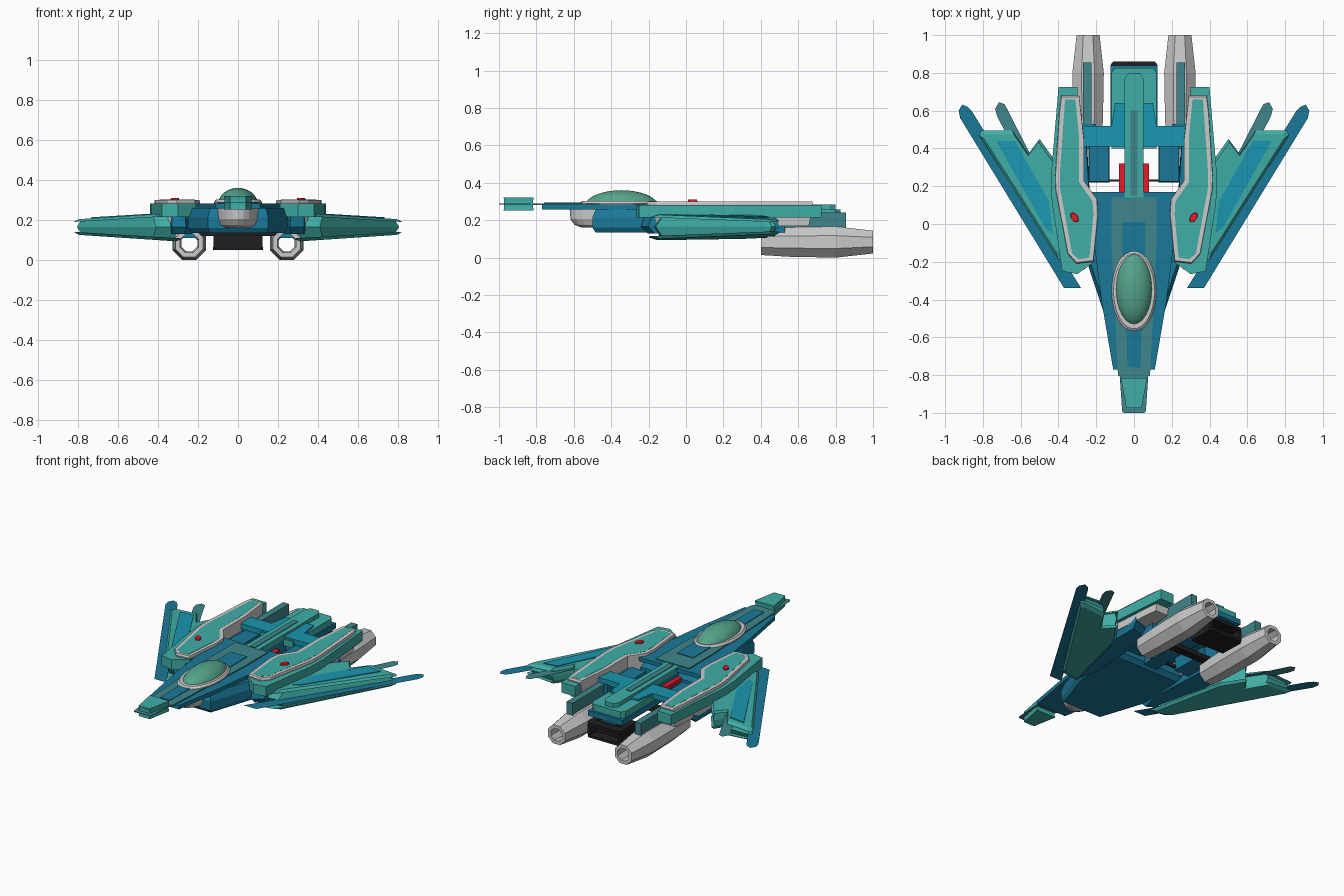
import bpy, bmesh, math

COLORS = {"teal": (0.05, 0.42, 0.38), "blue": (0.01, 0.19, 0.32), "slate": (0.05, 0.24, 0.26),
          "sky": (0.01, 0.31, 0.44), "green": (0.09, 0.37, 0.26), "black": (0.015, 0.013, 0.015),
          "red": (0.8, 0.01, 0.02)}
MATS = {}
for key, c in COLORS.items():
    MATS[key] = bpy.data.materials.new(key)
    MATS[key].diffuse_color = (*c, 1)


def finish(name, bm, col):
    bmesh.ops.recalc_face_normals(bm, faces=bm.faces)
    me = bpy.data.meshes.new(name)
    bm.to_mesh(me)
    bm.free()
    ob = bpy.data.objects.new(name, me)
    bpy.context.collection.objects.link(ob)
    if col:
        me.materials.append(MATS[col])
    return ob


def plate(name, pts, rings, col=None, slope=0):
    """Stack scaled copies of a plan outline; slope thins the part outward about z = 0.16."""
    bm = bmesh.new()
    cx = sum(p[0] for p in pts) / len(pts)
    cy = sum(p[1] for p in pts) / len(pts)
    loops = []
    for z, s in rings:
        side = 0 if abs(z - 0.165) < 1e-4 else math.copysign(1, z - 0.165)
        loops.append([bm.verts.new((cx + (x - cx) * s, cy + (y - cy) * s,
                                    z - side * slope * (abs(x) - 0.4))) for x, y in pts])
    n = len(pts)
    for a, b in zip(loops, loops[1:]):
        for i in range(n):
            bm.faces.new((a[i], a[(i + 1) % n], b[(i + 1) % n], b[i]))
    bm.faces.new(loops[0])
    if len(loops) > 1:
        bm.faces.new(loops[-1])
    return finish(name, bm, col)


def sym(name, half, z0, z1, col=None, top=1.0):
    """Centre part from its right half outline, front to back."""
    return plate(name, half + [(-x, y) for x, y in reversed(half)], [(z0, 1), (z1, top)], col)


def pair(name, pts, rings, col=None, slope=0):
    for tag, s in (("right", 1), ("left", -1)):
        plate(f"{name}_{tag}", [(s * x, y) for x, y in pts], rings, col, slope)


def rect(x0, x1, y0, y1):
    return [(x0, y0), (x1, y0), (x1, y1), (x0, y1)]


def oval(cx, cy, rx, ry, n=24, turn=0.0):
    out = []
    for i in range(n):
        u, v = rx * math.cos(2 * math.pi * i / n), ry * math.sin(2 * math.pi * i / n)
        out.append((cx + u * math.cos(turn) - v * math.sin(turn),
                    cy + u * math.sin(turn) + v * math.cos(turn)))
    return out


# Central hull with a faceted edge
hull = [(0.1, -0.5), (0.15, -0.5), (0.25, -0.2), (0.24, 0.16)]
hull += [(-x, y) for x, y in reversed(hull)]
plate("lower_hull", hull, [(0.135, 0.93), (0.16, 1), (0.215, 1), (0.26, 0.92)], "blue")
sym("upper_hull_plate", [(0.05, -0.77), (0.11, -0.77), (0.17, -0.42), (0.225, 0.0), (0.225, 0.17)],
    0.257, 0.283, "blue")
sym("nose_spine", [(0.06, -0.82), (0.085, -0.8), (0.1, -0.5), (0.12, -0.1), (0.12, 0.14)],
    0.282, 0.29, "slate")
sym("spine_inlay", [(0.06, -0.2), (0.06, 0.01)], 0.285, 0.294, "blue")
sym("nose_inlay", [(0.035, -0.76), (0.04, -0.5)], 0.285, 0.294, "blue")
# Nose tip: waisted block around a thin blade
sym("nose_blade", [(0.055, -1.0), (0.063, -0.99), (0.075, -0.81)], 0.284, 0.288, "slate")
tip = [(0.04, -0.975), (0.07, -0.815), (-0.07, -0.815), (-0.04, -0.975)]
plate("nose_tip", tip, [(0.252, 1), (0.27, 0.97), (0.302, 0.97), (0.32, 1)], "teal")

# Cockpit
plate("cockpit_bowl", oval(0, -0.4, 0.112, 0.222),
      [(0.16, 0.7), (0.175, 0.88), (0.205, 0.98), (0.26, 1)])
plate("cockpit_rim", oval(0, -0.355, 0.118, 0.217, 32), [(0.255, 1), (0.29, 1), (0.302, 0.92)])
bm = bmesh.new()
bmesh.ops.create_uvsphere(bm, u_segments=32, v_segments=16, radius=1)
bmesh.ops.bisect_plane(bm, geom=bm.verts[:] + bm.edges[:] + bm.faces[:],
                       plane_co=(0, 0, 0), plane_no=(0, 0, -1), clear_outer=True)
for v in bm.verts:
    v.co = (v.co.x * 0.1, -0.345 + v.co.y * 0.195, 0.275 + v.co.z * 0.085)
for f in bm.faces:
    f.smooth = True
finish("canopy", bm, "green")

# Rear spine and thruster
sym("rear_keel", [(0.05, 0.14), (0.05, 0.8)], 0.15, 0.25, "blue")
sym("rear_block", [(0.12, 0.4), (0.12, 0.8), (0.1, 0.825)], 0.215, 0.258, "teal")
sym("rear_under_plate", [(0.125, 0.42), (0.125, 0.84)], 0.18, 0.215, "blue")
sym("rear_spine", [(0.05, 0.14), (0.05, 0.77), (0.03, 0.8)], 0.25, 0.285, "teal")
sym("spine_groove", [(0.018, 0.15), (0.018, 0.6)], 0.28, 0.289, "slate")
pair("red_strip", rect(0.05, 0.08, 0.16, 0.32), [(0.2, 1), (0.225, 1)], "red")
sym("cross_bar", [(0.28, 0.41), (0.28, 0.52), (0.12, 0.52), (0.1, 0.64)], 0.235, 0.27, "sky")
pair("cross_bar_end", rect(0.2, 0.3, 0.42, 0.53), [(0.11, 1), (0.24, 1)], "blue")
pair("side_block", rect(0.13, 0.24, 0.22, 0.42), [(0.14, 1), (0.235, 0.95)], "blue")
pair("rear_strut", rect(0.05, 0.25, 0.225, 0.235), [(0.15, 1), (0.17, 1)], "black")
sym("under_bar", [(0.24, 0.42), (0.24, 0.47)], 0.12, 0.15, "black")
for nm, z0, z1 in (("bottom", 0.05, 0.065), ("top", 0.125, 0.145)):
    sym("thruster_" + nm, [(0.12, 0.68), (0.125, 0.84), (0.11, 0.86)], z0, z1, "black")
pair("thruster_wall", rect(0.1, 0.122, 0.68, 0.85), [(0.06, 1), (0.13, 1)], "black")
sym("thruster_core", [(0.1, 0.68), (0.1, 0.79)], 0.06, 0.13, "black")
sym("thruster_mount", [(0.08, 0.68), (0.08, 0.8)], 0.14, 0.19, "black")

# Shoulder pods: teal shell, grey rim, teal panel, red light
shell = [(0.3, 0.725), (0.4, 0.725), (0.405, 0.66), (0.44, 0.25), (0.435, 0.12), (0.38, -0.25),
         (0.3, -0.265), (0.21, -0.2), (0.22, 0.1), (0.29, 0.25), (0.29, 0.45)]
rim = [(0.29, 0.68), (0.385, 0.68), (0.395, 0.6), (0.417, 0.26), (0.415, 0.18), (0.35, -0.16),
       (0.305, -0.21), (0.215, -0.2), (0.19, 0.05), (0.195, 0.13), (0.265, 0.23), (0.265, 0.45)]
panel = [(0.31, 0.66), (0.365, 0.66), (0.393, 0.26), (0.39, 0.18), (0.328, -0.155),
         (0.293, -0.187), (0.236, -0.178), (0.215, 0.05), (0.219, 0.12), (0.29, 0.22), (0.29, 0.45)]
pair("pod_shell", shell, [(0.215, 1), (0.281, 1)], "teal")
pair("pod_rim", rim, [(0.17, 0.95), (0.29, 1), (0.3, 0.985)])
pair("pod_panel", panel, [(0.29, 1), (0.301, 1)], "teal")
pair("pod_light", oval(0.315, 0.035, 0.018, 0.03, 12, -0.6), [(0.295, 1), (0.31, 0.9)], "red")
pair("pod_skirt", [(0.26, -0.24), (0.33, -0.2), (0.4, 0.2), (0.4, 0.5), (0.25, 0.45), (0.22, -0.1)],
     [(0.13, 0.9), (0.165, 1), (0.22, 0.95)], "blue")

# Wings: faceted core between sloping covers, inlay, flat outer and inner blades
wing = [(0.28, -0.2), (0.4, -0.19), (0.82, 0.47), (0.81, 0.495), (0.645, 0.495), (0.56, 0.37),
        (0.5, 0.45), (0.4, 0.31)]
pair("wing_core", wing, [(0.11, 0.86), (0.165, 0.94), (0.22, 0.86)], "teal", 0.05)
pair("wing_cover_top", wing, [(0.215, 1), (0.229, 0.9)], "teal", 0.06)
pair("wing_cover_bottom", wing, [(0.115, 1), (0.1, 0.9)], "teal", 0.06)
inlay = [(0.43, -0.05), (0.47, -0.02), (0.73, 0.44), (0.63, 0.44), (0.45, 0.12)]
pair("wing_inlay", inlay, [(0.222, 1), (0.233, 1)], "sky", 0.06)
blade = [(0.28, -0.34), (0.37, -0.34), (0.92, 0.56), (0.928, 0.6), (0.91, 0.632), (0.88, 0.62),
         (0.86, 0.6)]
pair("outer_blade", blade, [(0.165, 1)], "blue")
inner = [(0.36, 0.0), (0.45, 0.05), (0.725, 0.57), (0.735, 0.61), (0.715, 0.645), (0.685, 0.635)]
pair("inner_blade", inner, [(0.192, 1)], "slate")

# Engines: open octagonal tubes with a top fin
profile = [(0.4, 0.075), (0.55, 0.085), (0.8, 0.09), (1.0, 0.066), (1.0, 0.043), (0.8, 0.06),
           (0.4, 0.05)]
for tag, s in (("right", 1), ("left", -1)):
    bm = bmesh.new()
    rows = [[bm.verts.new((s * 0.243 + r * math.cos(math.pi * (k + 0.5) / 4), y,
                           0.083 + r * math.sin(math.pi * (k + 0.5) / 4))) for k in range(8)]
            for y, r in profile]
    for i, a in enumerate(rows):
        b = rows[(i + 1) % len(rows)]
        for k in range(8):
            bm.faces.new((a[k], a[(k + 1) % 8], b[(k + 1) % 8], b[k]))
    finish("engine_" + tag, bm, None)
pair("engine_fin", rect(0.226, 0.27, 0.5, 0.855), [(0.15, 1), (0.24, 1)], "slate")
